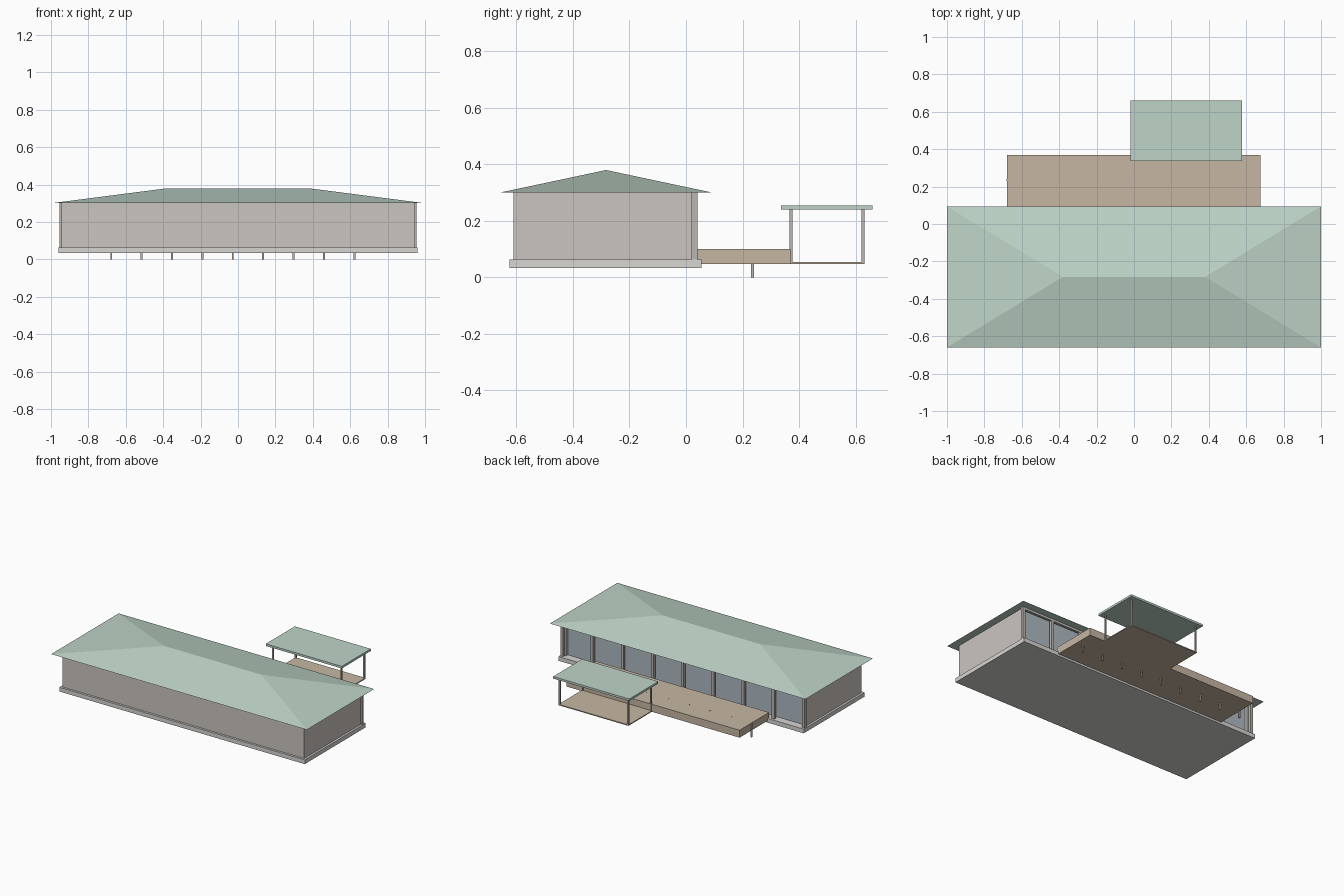
import bpy, bmesh

if "Cube" in bpy.data.objects:
    bpy.data.objects.remove(bpy.data.objects["Cube"])


def material(name, rgb):
    m = bpy.data.materials.new(name)
    m.diffuse_color = (*rgb, 1)
    m.use_nodes = True
    m.node_tree.nodes["Principled BSDF"].inputs["Base Color"].default_value = m.diffuse_color
    return m


GREEN = material("roof_green", (0.52, 0.66, 0.58))
WALL = material("wall_taupe", (0.60, 0.56, 0.52))
STONE = material("plinth_grey", (0.68, 0.67, 0.65))
WOOD = material("deck_wood", (0.57, 0.47, 0.37))
POST = material("post_grey", (0.50, 0.47, 0.44))
GLASS = material("glass_blue", (0.43, 0.49, 0.54))


def finish(name, bm, mat):
    bmesh.ops.recalc_face_normals(bm, faces=bm.faces)
    me = bpy.data.meshes.new(name)
    bm.to_mesh(me)
    bm.free()
    me.materials.append(mat)
    ob = bpy.data.objects.new(name, me)
    bpy.context.collection.objects.link(ob)
    return ob


def box(name, x, y, z, mat):
    """Box from (min, max) ranges."""
    bm = bmesh.new()
    bmesh.ops.create_cube(bm, size=1)
    for v in bm.verts:
        v.co = [r[0] if c < 0 else r[1] for c, r in zip(v.co, (x, y, z))]
    return finish(name, bm, mat)


def post(name, x, y, z, half, mat):
    return box(name, (x - half, x + half), (y - half, y + half), z, mat)


# Plinth under the house
box("plinth", (-0.96, 0.96), (-0.625, 0.055), (0.033, 0.063), STONE)

# Solid front and end walls
box("front_wall", (-0.945, 0.945), (-0.61, -0.59), (0.063, 0.30), WALL)
for side, x in (("left", (-0.945, -0.925)), ("right", (0.925, 0.945))):
    box(side + "_wall", x, (-0.61, 0.02), (0.063, 0.30), WALL)

# Glazed back wall with header and evenly spaced posts
box("back_glass", (-0.925, 0.925), (-0.012, 0.0), (0.063, 0.30), GLASS)
box("header_beam", (-0.945, 0.945), (0.022, 0.038), (0.285, 0.30), WALL)
for i in range(9):
    post(f"back_post_{i + 1}", -0.945 + i * 1.89 / 8, 0.03, (0.063, 0.30), 0.01, POST)

# Hipped roof
bm = bmesh.new()
eave = [bm.verts.new((x, y, 0.30)) for x, y in
        ((-1, -0.66), (1, -0.66), (1, 0.094), (-1, 0.094))]
ridge = [bm.verts.new((x, -0.283, 0.38)) for x in (-0.38, 0.38)]
a, b, c, d = eave
l, r = ridge
for f in ((a, b, r, l), (b, c, r), (c, d, l, r), (d, a, l), (a, b, c, d)):
    bm.faces.new(f)
finish("hip_roof", bm, GREEN)

# Deck behind the house on a row of pins
box("deck", (-0.678, 0.676), (0.04, 0.37), (0.047, 0.10), WOOD)
for i in range(9):
    post(f"deck_pin_{i + 1}", -0.678 + i * 0.1625, 0.235, (0, 0.101), 0.005, POST)

# Open pavilion with low floor, four posts and flat roof
box("pavilion_floor", (0.008, 0.555), (0.37, 0.632), (0.047, 0.054), WOOD)
box("pavilion_roof", (-0.018, 0.577), (0.336, 0.66), (0.24, 0.255), GREEN)
for i, x in enumerate((0.014, 0.549)):
    for j, y in enumerate((0.372, 0.626)):
        post(f"pavilion_post_{i * 2 + j + 1}", x, y, (0.05, 0.24), 0.005, POST)
